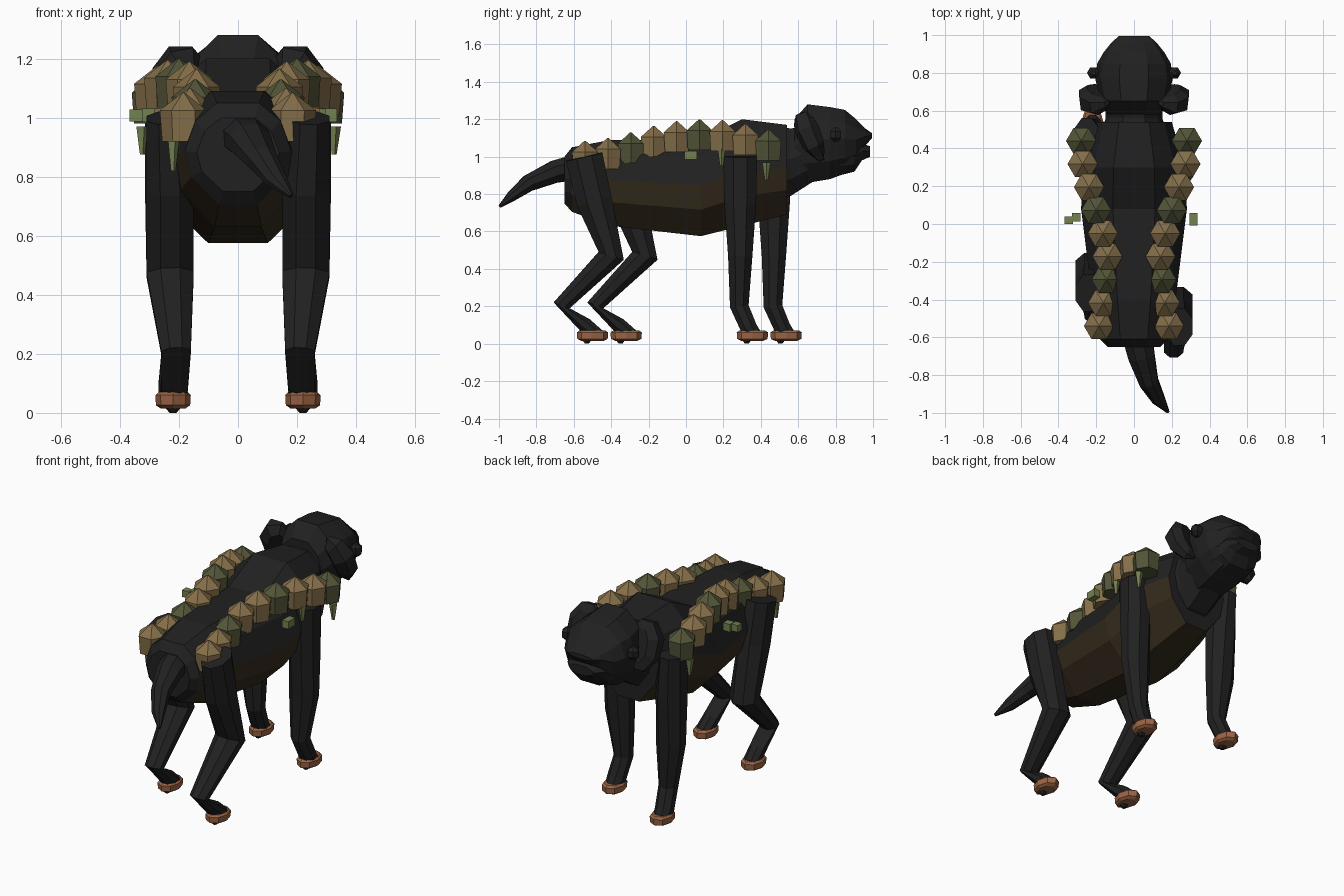
import bpy, bmesh, math
from mathutils import Vector

cube = bpy.data.objects.get("Cube")
if cube:
    bpy.data.objects.remove(cube, do_unlink=True)


def material(name, r, g, b):
    m = bpy.data.materials.new(name)
    m.use_nodes = True
    m.diffuse_color = (r, g, b, 1)
    m.node_tree.nodes["Principled BSDF"].inputs["Base Color"].default_value = (r, g, b, 1)
    return m


BLACK = material("black_hide", .015, .015, .015)
BROWN = material("brown_belly", .036, .024, .012)
TAN = material("tan_cap", .235, .16, .068)
MOSS = material("moss_cap", .085, .09, .04)
LEAF = material("leaf_green", .17, .22, .08)
COPPER = material("copper_paw", .33, .13, .06)


def loft(name, rings, mats, rule=lambda ring, side: 0):
    """Skin a list of equal-sized rings and cap both ends."""
    bm = bmesh.new()
    vs = [[bm.verts.new(p) for p in ring] for ring in rings]
    n = len(rings[0])
    for i in range(len(rings) - 1):
        for j in range(n):
            k = (j + 1) % n
            f = bm.faces.new((vs[i][j], vs[i][k], vs[i + 1][k], vs[i + 1][j]))
            f.material_index = rule(i, j)
    bm.faces.new(vs[0])
    bm.faces.new(vs[-1])
    bmesh.ops.recalc_face_normals(bm, faces=bm.faces)
    me = bpy.data.meshes.new(name)
    bm.to_mesh(me)
    bm.free()
    for m in mats:
        me.materials.append(m)
    ob = bpy.data.objects.new(name, me)
    bpy.context.collection.objects.link(ob)
    return ob


def sections(profile, table):
    """Scale a unit x/z profile to (y, bottom, top, half width) stations."""
    return [[(px * w, y, (lo + hi) / 2 + pz * (hi - lo) / 2) for px, pz in profile]
            for y, lo, hi, w in table]


def tube(name, path, mat, n=8):
    """Tapered limb through (x, y, z, x radius, other radius) points."""
    pts = [Vector(p[:3]) for p in path]
    rings = []
    for i, p in enumerate(path):
        t = (pts[min(i + 1, len(pts) - 1)] - pts[max(i - 1, 0)]).normalized()
        v = t.cross(Vector((1, 0, 0))).normalized()
        u = v.cross(t)
        grow = 1 / math.cos(math.pi / n)
        ang = [math.tau * (j + .5) / n for j in range(n)]
        rings.append([pts[i] + grow * (u * p[3] * math.cos(a) + v * p[4] * math.sin(a))
                      for a in ang])
    return loft(name, rings, [mat])


def stack(name, x, y, levels, mat, n=6, stretch=1.0):
    """Upright turned shape from (z, radius) levels."""
    rings = [[(x + r * math.cos(math.tau * j / n), y + stretch * r * math.sin(math.tau * j / n), z)
              for j in range(n)] for z, r in levels]
    return loft(name, rings, [mat])


def block(name, x, y, size):
    bpy.ops.mesh.primitive_cube_add(size=1, location=(x, y, 1.008))
    ob = bpy.context.object
    ob.name = name
    ob.scale = size
    ob.data.materials.append(LEAF)


def mirrored(half):
    return half + [(-x, z) for x, z in reversed(half)]


# Torso, with the lower facets in the belly colour
TORSO = mirrored([(.4, 1), (.8, .65), (1, .06), (.88, -.45), (.36, -1)])
loft("torso", sections(TORSO, [
    (-.65, .75, 1.0, .14), (-.61, .705, 1.05, .18), (-.4, .63, 1.09, .22),
    (.08, .575, 1.09, .28), (.3, .63, 1.2, .27), (.54, .69, 1.17, .2)]),
    [BLACK, BROWN], lambda ring, side: int(2 <= side <= 6 and ring > 0))

# Neck, head and muzzle
ROUND = mirrored([(.38, 1), (.85, .6), (1, .1), (.85, -.5), (.42, -1)])
loft("neck", sections(ROUND, [(.42, .74, 1.18, .2), (.56, .79, 1.15, .15),
                              (.7, .88, 1.18, .15)]), [BLACK])
loft("head", sections(ROUND, [
    (.58, .88, 1.2, .14), (.65, .86, 1.28, .18), (.77, .88, 1.265, .205),
    (.85, .91, 1.25, .195), (.91, .95, 1.2, .16), (.96, 1.06, 1.15, .12),
    (.995, 1.1, 1.125, .08)]), [BLACK])
loft("muzzle", sections(ROUND, [(.82, .9, 1.1, .16), (.9, .92, 1.07, .14),
                                (.94, .98, 1.07, .12), (.985, 1.0, 1.055, .08)]), [BLACK])

# Tail
tube("tail", [(.01, -.56, .95, .08, .07), (.04, -.7, .92, .07, .06),
              (.08, -.84, .86, .05, .045), (.13, -.93, .79, .035, .028),
              (.18, -.995, .735, .008, .008)], BLACK)

for s, side in ((1, "left"), (-1, "right")):
    step = 0 if s > 0 else .18

    # Legs follow a striding pose, one side ahead of the other
    hind = [(.24, -.545, 1.0, .07, .1), (.23, -.49, .76, .08, .095),
            (.23, -.4, .47, .08, .07), (.21, -.665, .205, .05, .045),
            (.215, -.54, .1, .045, .04), (.22, -.47, .045, .045, .035)]
    fore = [(.25, .29, 1.0, .065, .09), (.235, .29, .75, .08, .085),
            (.23, .29, .47, .08, .065), (.21, .285, .2, .05, .05),
            (.22, .335, .085, .05, .045), (.22, .365, .045, .045, .04)]
    for name, path, paw_y in (("hind", hind, -.5), ("fore", fore, .355)):
        tube(f"{side}_{name}_leg",
             [(s * x, y + step, z, a, b) for x, y, z, a, b in path], BLACK)
        stack(f"{side}_{name}_paw", s * .22, paw_y + step,
              [(.015, .042), (.026, .058), (.06, .06), (.07, .05)], COPPER, 8, 1.4)
        stack(f"{side}_{name}_heel", s * .22, paw_y + step - .03,
              [(0, .012), (.03, .036)], BLACK)

    # Ears are tilted cupped discs; small round eyes sit ahead of them
    tube(f"{side}_ear", [(s * .17, .64, 1.09, .06, .1), (s * .19, .665, 1.105, .1, .14),
                         (s * .195, .69, 1.115, .095, .135), (s * .19, .705, 1.12, .06, .09)],
         BLACK)
    stack(f"{side}_eye", s * .215, .8,
          [(1.08, .012), (1.1, .034), (1.135, .034), (1.155, .012)], BLACK)

    # Row of pointed fungus caps along the back: (distance from centre, peak height)
    row = [(.185, 1.085), (.163, 1.1), (.145, 1.13), (.14, 1.165), (.165, 1.19),
           (.2, 1.2), (.238, 1.195), (.272, 1.175), (.28, 1.145)]
    for i, (x, top) in enumerate(row):
        stack(f"{side}_back_cap_{i + 1}", s * x, -.54 + i * .1225,
              [(top - .165, .072), (top - .06, .08), (top, .004)],
              MOSS if i % 3 == 2 else TAN)

    stack(f"{side}_shoulder_spike", s * .325, .43,
          [(.875, .009), (.97, .024)], LEAF, 5)

# Leaf blocks on the flanks
block("left_leaf_block", .315, .025, (.04, .065, .045))
block("right_leaf_block_inner", -.305, .035, (.045, .045, .045))
block("right_leaf_block_outer", -.345, .02, (.045, .04, .04))

# Hanging spikes at rear and flank
stack("rear_spike", -.22, -.53, [(.82, .009), (.93, .022)], LEAF, 5)
stack("flank_spike", .29, .19, [(.95, .009), (1.04, .022)], LEAF, 5)
